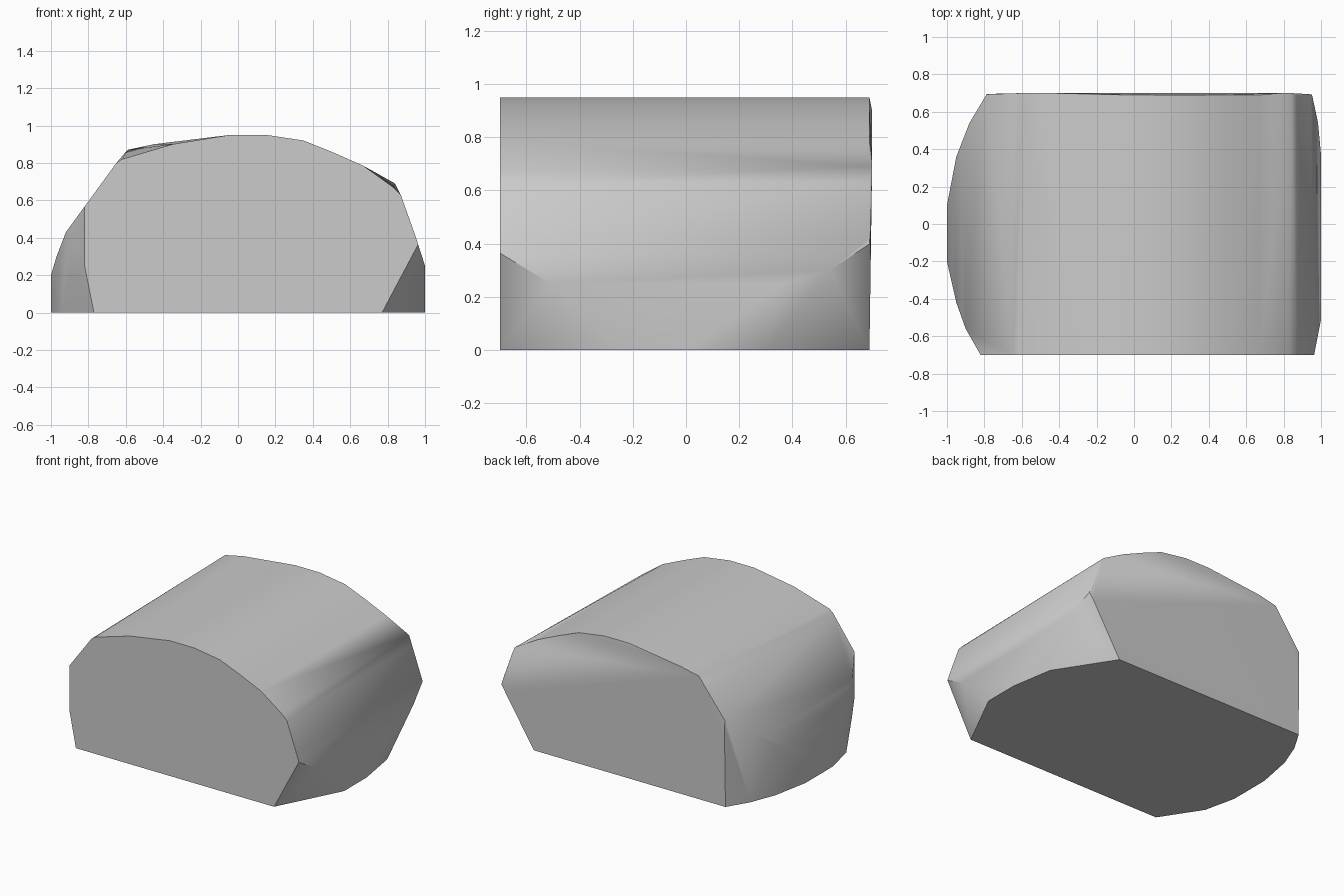
import bpy
import bmesh
from math import radians
from mathutils import Vector

cube = bpy.data.objects.get("Cube")
if cube:
    bpy.data.objects.remove(cube, do_unlink=True)

FRONT, BACK = -0.7, 0.69
CORE = Vector((0, 0, 0.4))


def make_material(name, colour):
    material = bpy.data.materials.new(name)
    material.use_nodes = True
    material.diffuse_color = colour
    shader = material.node_tree.nodes["Principled BSDF"]
    shader.inputs["Base Color"].default_value = colour
    shader.inputs["Roughness"].default_value = 0.7
    return material


def wrap_hull(bm, points):
    """Rebuild the mesh as the convex skin around the points."""
    bm.clear()
    for point in points:
        bm.verts.new(point)
    bmesh.ops.remove_doubles(bm, verts=bm.verts[:], dist=0.002)
    bmesh.ops.convex_hull(bm, input=bm.verts[:])
    loose = [v for v in bm.verts if not v.link_faces]
    bmesh.ops.delete(bm, geom=loose, context='VERTS')


def slice_off(bm, a, b, c):
    """Cut away everything beyond the plane through three points."""
    a, b, c = Vector(a), Vector(b), Vector(c)
    normal = (b - a).cross(c - a).normalized()
    if normal.dot(CORE - a) > 0:
        normal.negate()
    bmesh.ops.bisect_plane(
        bm, geom=bm.verts[:] + bm.edges[:] + bm.faces[:],
        plane_co=a, plane_no=normal, clear_outer=True)
    wrap_hull(bm, [v.co.copy() for v in bm.verts])


# Domed cross-section, from the foot on -x over the crown to the foot on +x
profile = [
    (-1, 0), (-1, 0.2), (-0.97, 0.3), (-0.92, 0.43), (-0.79, 0.6),
    (-0.65, 0.8), (-0.62, 0.82), (-0.35, 0.9), (-0.04, 0.95), (0.15, 0.95),
    (0.35, 0.92), (0.5, 0.86), (0.67, 0.785), (0.83, 0.67), (0.87, 0.63),
    (0.945, 0.42), (1, 0.25), (1, 0)]

# Slightly fuller shoulders at the back end
shoulders = [(-0.59, 0.87), (-0.45, 0.9), (0.84, 0.69)]

bm = bmesh.new()
points = [(x, y, z) for x, z in profile for y in (FRONT, BACK)]
points += [(x, BACK + 0.01, z) for x, z in shoulders]
wrap_hull(bm, points)

# Rounded upright side on -x, cut facet by facet along its plan outline
outline = [(-0.82, FRONT), (-0.9, -0.56), (-0.95, -0.42), (-1, -0.2),
           (-1, 0.1), (-0.95, 0.36), (-0.88, 0.54), (-0.79, BACK)]
for (x1, y1), (x2, y2) in zip(outline, outline[1:]):
    if x1 != x2:
        slice_off(bm, (x1, y1, 0), (x2, y2, 0), (x1, y1, 1))

# Tucked lower corners
slice_off(bm, (-0.82, FRONT, 0.25), (-0.77, FRONT, 0), (-0.9, -0.5, 0))
slice_off(bm, (0.945, FRONT, 0.33), (0.77, FRONT, 0), (1, -0.25, 0))
slice_off(bm, (0.94, BACK, 0.38), (0.7, BACK, 0), (0.95, 0.3, 0))
slice_off(bm, (0.95, 0.3, 0), (1, 0, 0), (1, 0.37, 0.25))

bmesh.ops.dissolve_limit(bm, angle_limit=radians(0.5),
                         verts=bm.verts[:], edges=bm.edges[:])
bmesh.ops.recalc_face_normals(bm, faces=bm.faces[:])

mesh = bpy.data.meshes.new("domed_block")
bm.to_mesh(mesh)
bm.free()
block = bpy.data.objects.new("domed_block", mesh)
bpy.context.collection.objects.link(block)
mesh.materials.append(make_material("plain_grey", (0.6, 0.6, 0.6, 1)))

# Smooth the curved skin and keep the end faces crisp
bpy.ops.object.select_all(action='DESELECT')
block.select_set(True)
bpy.context.view_layer.objects.active = block
bpy.ops.object.shade_smooth_by_angle(angle=radians(45))
